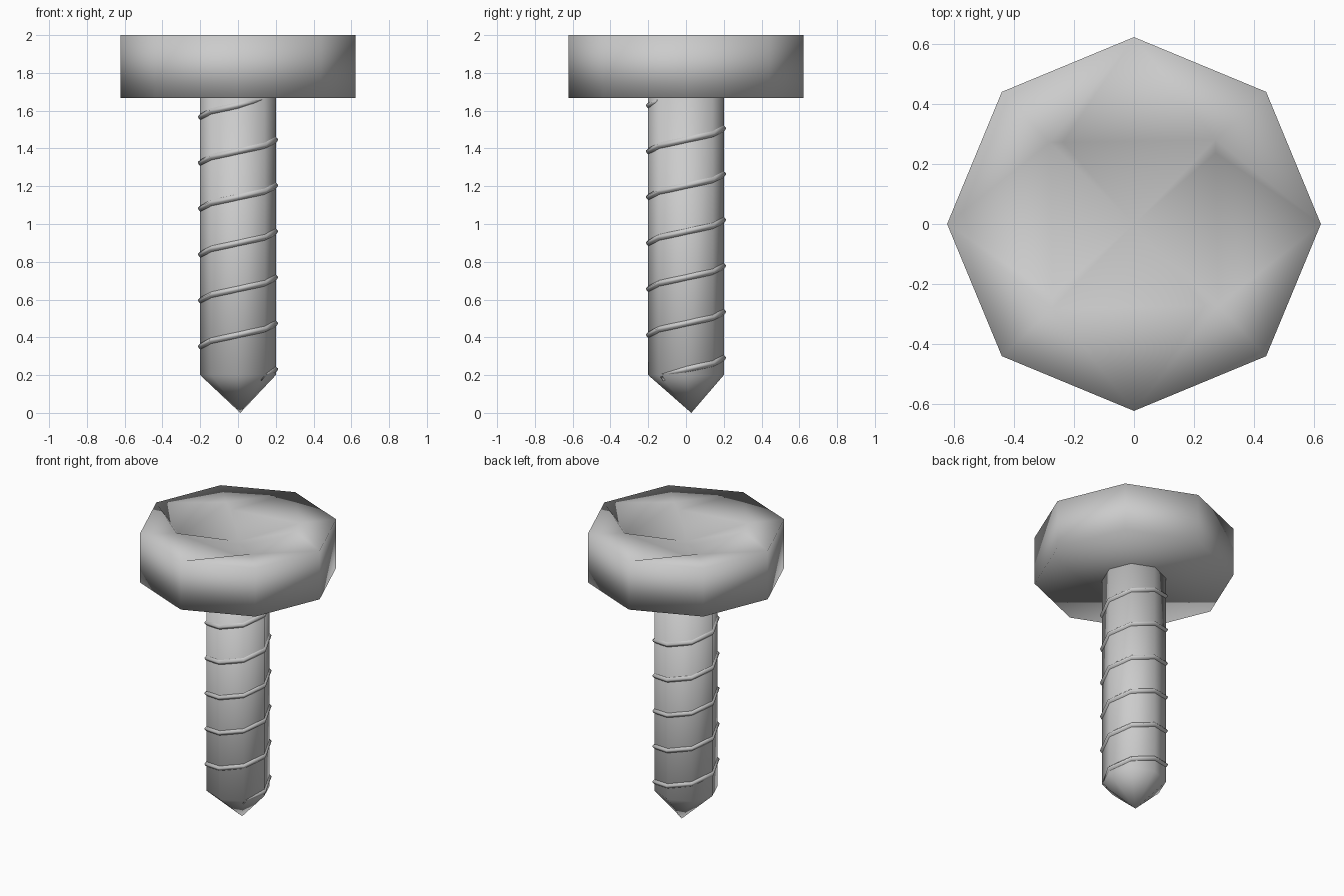
import bpy
import bmesh
from math import cos, sin, radians

default = bpy.data.objects.get("Cube")
if default:
    bpy.data.objects.remove(default, do_unlink=True)

STEEL = (0.6, 0.6, 0.6, 1)
SIDES = 8
steel = bpy.data.materials.new("grey steel")
steel.use_nodes = True
steel.diffuse_color = STEEL
steel.node_tree.nodes["Principled BSDF"].inputs["Base Color"].default_value = STEEL


def polar(r, degrees, z):
    a = radians(degrees)
    return (r * cos(a), r * sin(a), z)


def ring(bm, r, z):
    return [bm.verts.new(polar(r, 360 * i / SIDES, z)) for i in range(SIDES)]


def bridge(bm, low, high):
    n = len(low)
    for i in range(n):
        j = (i + 1) % n
        bm.faces.new((low[i], low[j], high[j], high[i]))


def finish(bm, name):
    bmesh.ops.recalc_face_normals(bm, faces=bm.faces)
    mesh = bpy.data.meshes.new(name)
    bm.to_mesh(mesh)
    bm.free()
    mesh.materials.append(steel)
    mesh.shade_smooth()
    obj = bpy.data.objects.new(name, mesh)
    bpy.context.collection.objects.link(obj)
    return obj


# Head: octagonal drum with a four-way pinwheel recess in the top
bm = bmesh.new()
bottom, rim = ring(bm, 0.622, 1.667), ring(bm, 0.622, 2.0)
bridge(bm, bottom, rim)
bm.faces.new(bottom[::-1])
centre = bm.verts.new((0, 0, 1.9))
high = [bm.verts.new(polar(0.39, 46 + 90 * k, 1.99)) for k in range(4)]
low = [bm.verts.new(polar(0.36, 41 + 90 * k, 1.95)) for k in range(4)]
for k in range(4):
    h, l, before = high[k], low[k], high[k - 1]
    side, corner, previous = rim[2 * k], rim[2 * k + 1], rim[2 * k - 1]
    # raised corner, step wall, then the floor sloping in from the rim
    for face in ((h, side, corner), (l, side, h), (centre, l, h),
                 (before, previous, side), (before, side, l), (before, l, centre)):
        bm.faces.new(face)
finish(bm, "head")

# Shaft with a slightly off-centre point
bm = bmesh.new()
base, top = ring(bm, 0.2, 0.2), ring(bm, 0.2, 1.67)
bridge(bm, base, top)
bm.faces.new(top)
tip = bm.verts.new((0.012, 0.028, 0))
for i in range(SIDES):
    bm.faces.new((base[(i + 1) % SIDES], base[i], tip))
finish(bm, "shaft")

# Thread: a small ridge swept up the shaft, sinking into it at both ends
bm = bmesh.new()
PITCH = 0.243
LAST = 47
section = ((0.185, -0.03), (0.209, -0.006), (0.213, 0.004), (0.185, 0.03))
loops = []
for step in range(-1, LAST + 1):
    z = 0.23 + PITCH * step / SIDES
    sink = 0.014 if step in (-1, LAST) else 0
    loops.append([bm.verts.new(polar(r - sink, 45 * step, z + dz)) for r, dz in section])
for a, b in zip(loops, loops[1:]):
    bridge(bm, a, b)
bm.faces.new(loops[0])
bm.faces.new(loops[-1])
finish(bm, "thread")
